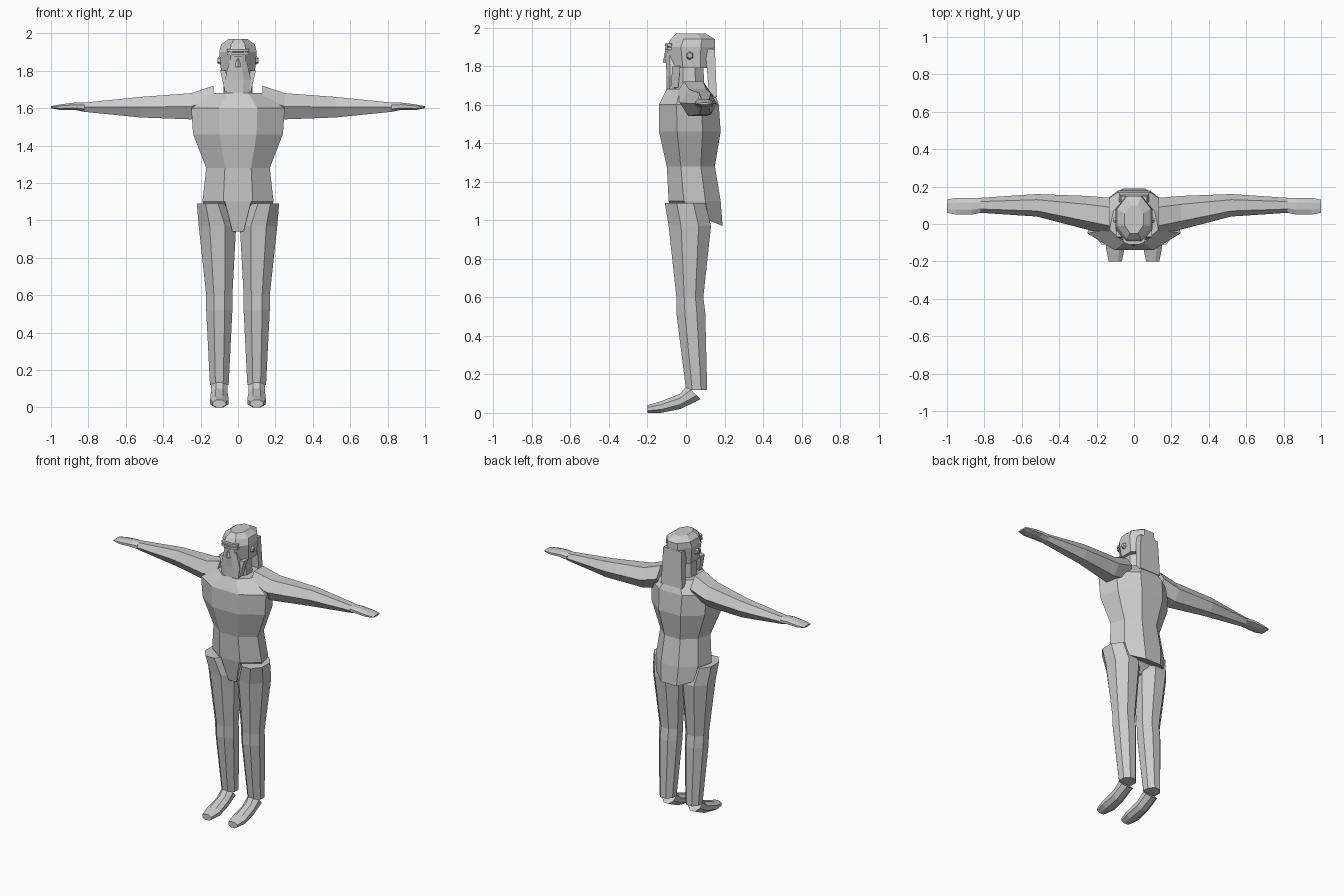
import bpy, bmesh, math

cube = bpy.data.objects.get("Cube")
if cube:
    bpy.data.objects.remove(cube, do_unlink=True)

# The single material shared by every part
shade = 0.6
grey = bpy.data.materials.new("plain grey")
grey.use_nodes = True
grey.diffuse_color = (shade, shade, shade, 1)
shader = grey.node_tree.nodes["Principled BSDF"]
shader.inputs["Base Color"].default_value = grey.diffuse_color


def polygon(sides, flat):
    """Regular polygon stretched to fill a square; flat turns an edge outward."""
    turn = 2 * math.pi / sides
    start = turn / 2 if flat else 0
    points = [(math.cos(start + turn * i), math.sin(start + turn * i)) for i in range(sides)]
    reach_u = max(u for u, v in points)
    reach_v = max(v for u, v in points)
    return [(u / reach_u, v / reach_v) for u, v in points]


def level(height, width, front, back, centre=0, drop=0, narrow=1):
    """Horizontal cross-section; drop lowers its back, narrow slims its back."""
    middle, depth = (front + back) / 2, (back - front) / 2

    def place(u, v):
        slim = narrow if v > 0 else 1
        return centre + u * width * slim, middle + v * depth, height - drop * v
    return place


def arm_slice(reach, front, back, bottom, top):
    """Cross-section of an arm at a sideways reach."""
    def place(u, v):
        y = (front + back) / 2 + u * (back - front) / 2
        z = (bottom + top) / 2 + v * (top - bottom) / 2
        return reach, y, z
    return place


def foot_slice(forward, width, bottom, top, lean=0):
    """Upright cross-section of a foot; lean pushes its top backward."""
    def place(u, v):
        z = (bottom + top) / 2 + v * (top - bottom) / 2
        return foot_centre + u * width, lean * v - forward, z
    return place


def loft(name, rings, sides=8, flat=True, mirror=1):
    """Skin a closed flat-faced solid through the given cross-sections."""
    bm = bmesh.new()
    loops = []
    for place in rings:
        loop = []
        for u, v in polygon(sides, flat):
            x, y, z = place(u, v)
            loop.append(bm.verts.new((x * mirror, y, z)))
        loops.append(loop)
    for lower, upper in zip(loops, loops[1:]):
        for i in range(sides):
            j = (i + 1) % sides
            bm.faces.new((lower[i], lower[j], upper[j], upper[i]))
    bm.faces.new(loops[0])
    bm.faces.new(loops[-1])
    bmesh.ops.recalc_face_normals(bm, faces=bm.faces)
    mesh = bpy.data.meshes.new(name)
    bm.to_mesh(mesh)
    bm.free()
    mesh.materials.append(grey)
    part = bpy.data.objects.new(name, mesh)
    bpy.context.collection.objects.link(part)


# Torso with sloping shoulders and a hem that drops at the back
slim_back = 0.85
loft("torso", [
    level(height=1.02, width=0.17, front=-0.05, back=0.19, drop=0.05, narrow=slim_back),
    level(height=1.1, width=0.19, front=-0.09, back=0.18, narrow=slim_back),
    level(height=1.28, width=0.17, front=-0.1, back=0.15, narrow=slim_back),
    level(height=1.46, width=0.24, front=-0.14, back=0.18, narrow=slim_back),
    level(height=1.6, width=0.25, front=-0.14, back=0.17, narrow=slim_back),
    level(height=1.68, width=0.13, front=-0.1, back=0.14, narrow=slim_back),
])
loft("crotch", [
    level(height=0.94, width=0.03, front=-0.06, back=0.06),
    level(height=1.1, width=0.07, front=-0.09, back=0.14),
], sides=4)

# Neck and head with a low domed crown
loft("neck", [
    level(height=1.6, width=0.08, front=-0.06, back=0.1),
    level(height=1.8, width=0.07, front=-0.06, back=0.09),
])
loft("head", [
    level(height=1.79, width=0.09, front=-0.08, back=0.14),
    level(height=1.9, width=0.1, front=-0.1, back=0.15),
    level(height=1.94, width=0.09, front=-0.08, back=0.15),
    level(height=1.97, width=0.05, front=-0.05, back=0.1),
])

# Face details
loft("beard", [
    level(height=1.67, width=0.06, front=-0.1, back=-0.05),
    level(height=1.75, width=0.07, front=-0.1, back=-0.04),
    level(height=1.88, width=0.04, front=-0.11, back=-0.03),
])
loft("nose", [
    level(height=1.82, width=0.015, front=-0.12, back=-0.08),
    level(height=1.87, width=0.01, front=-0.11, back=-0.08),
], sides=6)
brow_half = 0.007
for name, height in (("lower_brow", 1.89), ("upper_brow", 1.91)):
    loft(name, [
        level(height=height - brow_half, width=0.06, front=-0.11, back=-0.06),
        level(height=height + brow_half, width=0.06, front=-0.11, back=-0.06),
    ])

# Long hair slab down the back of the head
loft("back_hair", [
    level(height=1.64, width=0.08, front=0.12, back=0.16),
    level(height=1.89, width=0.07, front=0.1, back=0.15),
], sides=4)

# Cross-sections shared by neighbouring limb parts
foot_centre = 0.1
elbow = arm_slice(reach=0.52, front=0.04, back=0.16, bottom=1.55, top=1.66)
wrist = arm_slice(reach=0.82, front=0.06, back=0.14, bottom=1.58, top=1.63)
knee = level(height=0.6, width=0.07, front=-0.05, back=0.09, centre=0.1)

# Ears, side hair and limbs on both sides
for side, mirror in (("left", 1), ("right", -1)):
    loft(side + "_ear", [
        arm_slice(reach=0.09, front=0, back=0.04, bottom=1.83, top=1.88),
        arm_slice(reach=0.11, front=0.01, back=0.03, bottom=1.84, top=1.87),
    ], sides=6, mirror=mirror)
    loft(side + "_side_hair", [
        level(height=1.69, width=0.01, front=-0.08, back=-0.04, centre=0.06),
        level(height=1.8, width=0.015, front=-0.07, back=-0.03, centre=0.08),
    ], sides=4, mirror=mirror)
    loft(side + "_upper_arm", [
        arm_slice(reach=0.13, front=-0.06, back=0.14, bottom=1.57, top=1.72),
        arm_slice(reach=0.25, front=-0.03, back=0.15, bottom=1.54, top=1.68),
        elbow,
    ], sides=6, flat=False, mirror=mirror)
    loft(side + "_forearm", [elbow, wrist], sides=6, flat=False, mirror=mirror)
    loft(side + "_hand", [
        wrist,
        arm_slice(reach=0.87, front=0.05, back=0.14, bottom=1.59, top=1.63),
        arm_slice(reach=0.95, front=0.05, back=0.14, bottom=1.59, top=1.62),
        arm_slice(reach=1, front=0.06, back=0.13, bottom=1.6, top=1.61),
    ], mirror=mirror)
    loft(side + "_thigh", [
        knee,
        level(height=0.97, width=0.1, front=-0.09, back=0.13, centre=0.11),
        level(height=1.09, width=0.08, front=-0.11, back=0.1, centre=0.14),
    ], mirror=mirror)
    loft(side + "_shin", [
        level(height=0.12, width=0.05, front=0, back=0.11, centre=0.1),
        level(height=0.52, width=0.07, front=-0.05, back=0.1, centre=0.1),
        knee,
    ], mirror=mirror)
    loft(side + "_foot", [
        foot_slice(forward=0.2, width=0.035, bottom=0, top=0.04),
        foot_slice(forward=0.13, width=0.05, bottom=0, top=0.06),
        foot_slice(forward=0.03, width=0.045, bottom=0.02, top=0.1),
        foot_slice(forward=-0.04, width=0.045, bottom=0.07, top=0.14, lean=-0.035),
    ], mirror=mirror)
